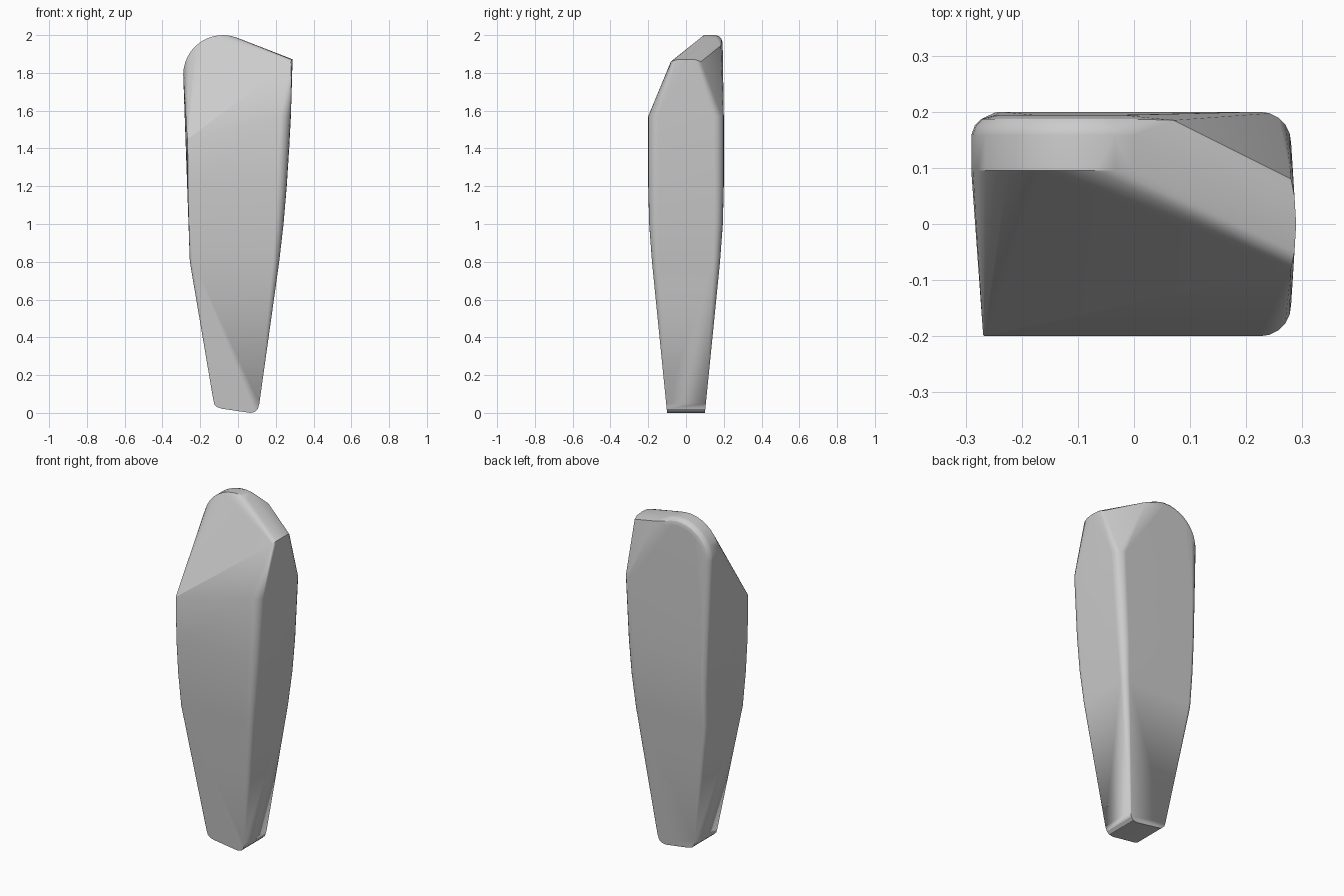
import bpy, bmesh
from math import sin, cos, radians, pi

cube = bpy.data.objects.get("Cube")
if cube:
    bpy.data.objects.remove(cube, do_unlink=True)

bm = bmesh.new()


def add(x, y, z):
    bm.verts.new((x, y, z))


def corners(side, z, x, half_depth, front_r, back_r, steps=5):
    """Rounded front and back corners of one cross-section, on one side."""
    for facing, r in ((-1, front_r), (1, back_r)):
        for i in range(steps + 1):
            a = pi / 2 * i / steps
            add(side * (x - r + r * cos(a)), facing * (half_depth - r + r * sin(a)), z)


# Right-hand flank: height, reach, half depth, corner radius
for z, x, d, r in ((0.8, 0.218, 0.18, 0.035), (1.0, 0.241, 0.195, 0.045),
                   (1.2, 0.258, 0.2, 0.05), (1.4, 0.271, 0.2, 0.055),
                   (1.57, 0.28, 0.2, 0.055)):
    corners(1, z, x, d, r, r)

# Left-hand flank, crisper at the front than at the back
for z, x, d, front_r, back_r in ((0.8, 0.255, 0.18, 0.02, 0.025),
                                 (1.0, 0.261, 0.195, 0.012, 0.03),
                                 (1.2, 0.266, 0.2, 0.006, 0.03),
                                 (1.45, 0.269, 0.2, 0.004, 0.03)):
    corners(-1, z, x, d, front_r, back_r)

# Narrow foot with rounded ends and a slight tilt
for x, z in ((-0.131, 0.07), (-0.125, 0.045), (-0.11, 0.03), (-0.085, 0.022),
             (0.065, 0), (0.09, 0.005), (0.105, 0.02), (0.113, 0.05)):
    for facing in (-1, 1):
        add(x, facing * (0.1 + 0.1 * z), z)

# Arched crown with a rounded back rim: depth, inset
for y, inset in ((0.095, 0), (0.158, 0), (0.175, 0.006), (0.187, 0.018), (0.194, 0.042)):
    for i in range(13):
        a = radians(68 + 112 * i / 12)
        add(-0.08 + (0.21 - inset) * cos(a), y, 1.79 + (0.21 - inset) * sin(a))

# Low end of the sloping top, gently bowed
for x, y, z in ((0.28, 0.08, 1.86), (0.286, 0.05, 1.87)):
    add(x, y, z)
    add(x, -y, z)
add(0.289, 0, 1.872)
add(0.07, 0.185, 1.945)

# Skin the sections into one solid
hull = bmesh.ops.convex_hull(bm, input=bm.verts[:])
unused = {v for v in hull["geom_interior"] + hull["geom_unused"]
          if isinstance(v, bmesh.types.BMVert)}
bmesh.ops.delete(bm, geom=list(unused), context='VERTS')
bmesh.ops.dissolve_limit(bm, angle_limit=radians(0.5), verts=bm.verts[:], edges=bm.edges[:])
bmesh.ops.recalc_face_normals(bm, faces=bm.faces[:])
mesh = bpy.data.meshes.new("tapered_block")
bm.to_mesh(mesh)
bm.free()

block = bpy.data.objects.new("tapered_block", mesh)
bpy.context.collection.objects.link(block)

# Plain grey
grey = bpy.data.materials.new("grey")
grey.use_nodes = True
colour = (0.6, 0.6, 0.6, 1)
grey.diffuse_color = colour
grey.node_tree.nodes["Principled BSDF"].inputs["Base Color"].default_value = colour
mesh.materials.append(grey)

# Smooth the rounded edges, keep the creases
bpy.ops.object.select_all(action='DESELECT')
block.select_set(True)
bpy.context.view_layer.objects.active = block
bpy.ops.object.shade_smooth_by_angle(angle=radians(27))
weighted = block.modifiers.new("weighted_normals", 'WEIGHTED_NORMAL')
weighted.keep_sharp = True
